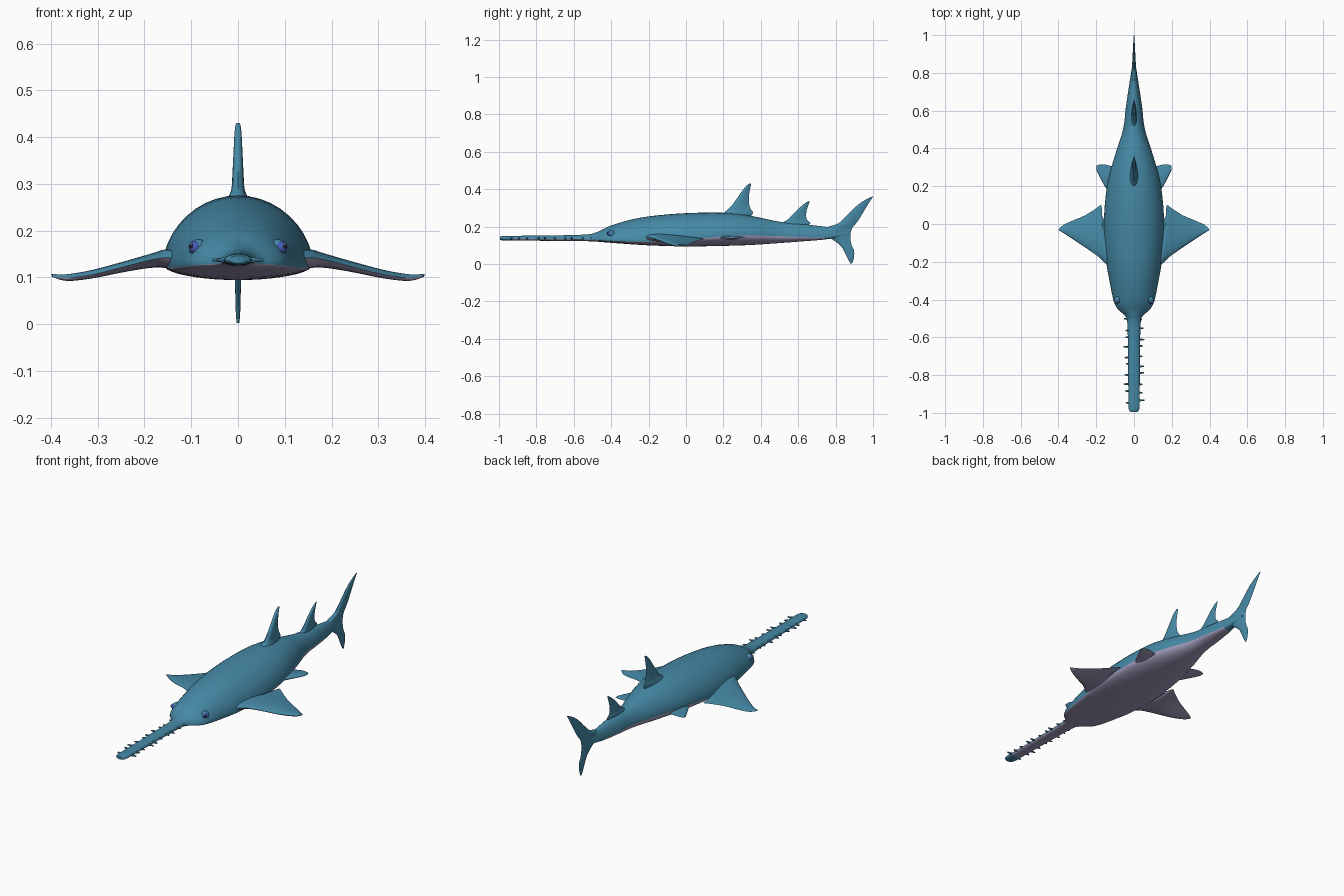
import bpy, bmesh, math
from mathutils import Vector, Matrix


def material(name, rgb):
    m = bpy.data.materials.new(name)
    m.diffuse_color = (*rgb, 1)
    return m


TEAL = material("teal skin", (0.06, 0.25, 0.38))
BELLY = material("mauve belly", (0.36, 0.33, 0.50))
BLUE = material("blue eye", (0.06, 0.11, 0.45))
BLACK = material("dark pupil", (0.01, 0.01, 0.02))
WHITE = material("white glint", (0.8, 0.8, 0.85))


def finish(name, bm, mats, rule=None, angle=50):
    bmesh.ops.recalc_face_normals(bm, faces=bm.faces)
    bm.normal_update()
    if rule:
        for f in bm.faces:
            f.material_index = rule(f)
    me = bpy.data.meshes.new(name)
    bm.to_mesh(me)
    bm.free()
    for m in mats:
        me.materials.append(m)
    ob = bpy.data.objects.new(name, me)
    bpy.context.collection.objects.link(ob)
    bpy.ops.object.select_all(action='DESELECT')
    ob.select_set(True)
    bpy.context.view_layer.objects.active = ob
    bpy.ops.object.shade_smooth_by_angle(angle=math.radians(angle))
    return ob


def loft(rings):
    bm = bmesh.new()
    vs = [[bm.verts.new(p) for p in r] for r in rings]
    n = len(rings[0])
    for a, b in zip(vs, vs[1:]):
        for i in range(n):
            j = (i + 1) % n
            bm.faces.new((a[i], a[j], b[j], b[i]))
    bm.faces.new(vs[0])
    bm.faces.new(vs[-1])
    bm.verts.index_update()
    return bm


def smooth(rows, steps):
    """Catmull-Rom through rows of numbers."""
    out = []
    for i in range(len(rows) - 1):
        p = [rows[max(0, min(len(rows) - 1, i + k))] for k in (-1, 0, 1, 2)]
        for s in range(steps):
            t = s / steps
            out.append([b + 0.5 * t * (c - a + t * (2*a - 5*b + 4*c - d + t * (3*(b - c) + d - a)))
                        for a, b, c, d in zip(*p)])
    return out + [list(rows[-1])]


# Body with long flat snout: y, half width, top z, widest z, bottom z
stations = [
    (-0.995, 0.018, 0.146, 0.138, 0.130), (-0.975, 0.029, 0.150, 0.138, 0.126),
    (-0.9, 0.030, 0.151, 0.136, 0.125), (-0.7, 0.032, 0.153, 0.134, 0.124),
    (-0.53, 0.035, 0.158, 0.132, 0.122), (-0.485, 0.048, 0.168, 0.129, 0.120),
    (-0.455, 0.082, 0.180, 0.127, 0.118), (-0.41, 0.107, 0.202, 0.124, 0.114),
    (-0.3, 0.130, 0.236, 0.121, 0.106), (-0.18, 0.150, 0.257, 0.122, 0.099),
    (0.0, 0.160, 0.272, 0.131, 0.094), (0.2, 0.143, 0.274, 0.148, 0.097),
    (0.35, 0.105, 0.257, 0.152, 0.102), (0.5, 0.058, 0.226, 0.149, 0.112),
    (0.62, 0.043, 0.214, 0.145, 0.121), (0.74, 0.025, 0.200, 0.142, 0.131),
    (0.86, 0.006, 0.185, 0.165, 0.150)]
N = 40


def ring(s):
    y, w, zt, zc, zb = s
    pts = []
    for i in range(N):
        a = 2 * math.pi * i / N
        c, sn = math.cos(a), math.sin(a)
        z = zc + (zt - zc) * sn ** 1.12 if sn >= 0 else zc - (zc - zb) * abs(sn) ** 0.95
        pts.append((w * c, y, z))
    return pts


body = loft([ring(s) for s in smooth(stations, 4)])
# Underside: faces on the lower half of each ring
bottom = {f for f in body.faces if len(f.verts) == 4
          and all(v.index % N == 0 or v.index % N >= N // 2 for v in f.verts)}
finish("body", body, [TEAL, BELLY],
       lambda f: int(f in bottom and -0.93 < f.calc_center_median().y < 0.74))


# Fins: sections of (leading point, trailing point, half thickness)
def fin_rings(sections, axis, chord=8):
    rows = smooth([(*a, *b, h) for a, b, h in sections], 3)
    rings = []
    for r in rows:
        le, te, h = Vector(r[:3]), Vector(r[3:6]), max(r[6], 0.001)
        ts = [(k / chord) ** 1.5 for k in range(chord + 1)]
        prof = [2.6 * h * math.sqrt(t) * (1 - t) for t in ts]
        up = [le.lerp(te, t) + axis * d for t, d in zip(ts, prof)]
        dn = [le.lerp(te, t) - axis * d for t, d in zip(ts, prof)]
        rings.append(up + dn[-2:0:-1])
    return rings


def upright_fin(name, rows):
    sec = [((0, a, z), (0, b, z), h) for z, a, b, h in rows]
    finish(name, loft(fin_rings(sec, Vector((1, 0, 0)))), [TEAL])


upright_fin("front_dorsal_fin", [
    (0.235, 0.16, 0.33, 0.030), (0.272, 0.20, 0.358, 0.020), (0.29, 0.222, 0.348, 0.014),
    (0.32, 0.25, 0.338, 0.012), (0.36, 0.279, 0.336, 0.010), (0.40, 0.307, 0.342, 0.008),
    (0.422, 0.327, 0.347, 0.006), (0.43, 0.340, 0.346, 0.003)])
upright_fin("rear_dorsal_fin", [
    (0.19, 0.48, 0.63, 0.020), (0.217, 0.51, 0.665, 0.014), (0.235, 0.54, 0.648, 0.010),
    (0.26, 0.567, 0.642, 0.009), (0.29, 0.595, 0.646, 0.007), (0.32, 0.63, 0.656, 0.005),
    (0.336, 0.655, 0.661, 0.002)])
upright_fin("tail_fin", [
    (0.002, 0.880, 0.888, 0.003), (0.03, 0.864, 0.897, 0.005), (0.07, 0.845, 0.899, 0.006),
    (0.10, 0.825, 0.886, 0.007), (0.13, 0.785, 0.880, 0.009), (0.165, 0.73, 0.880, 0.014),
    (0.195, 0.75, 0.890, 0.013), (0.215, 0.81, 0.908, 0.010), (0.25, 0.85, 0.932, 0.008),
    (0.30, 0.90, 0.962, 0.006), (0.335, 0.945, 0.983, 0.004), (0.36, 0.994, 1.0, 0.002)])

pectoral = [
    ((0.09, -0.26, 0.138), (0.09, 0.03, 0.130), 0.024),
    ((0.15, -0.21, 0.142), (0.163, 0.03, 0.135), 0.020),
    ((0.172, -0.188, 0.140), (0.172, 0.098, 0.134), 0.017),
    ((0.20, -0.165, 0.134), (0.20, 0.083, 0.130), 0.014),
    ((0.25, -0.13, 0.121), (0.26, 0.045, 0.119), 0.011),
    ((0.31, -0.09, 0.106), (0.325, 0.018, 0.106), 0.009),
    ((0.365, -0.053, 0.099), (0.372, -0.004, 0.100), 0.007),
    ((0.397, -0.034, 0.104), (0.399, -0.026, 0.105), 0.003)]
pelvic = [
    ((0.07, 0.14, 0.130), (0.07, 0.29, 0.133), 0.014),
    ((0.125, 0.165, 0.138), (0.115, 0.305, 0.141), 0.011),
    ((0.155, 0.20, 0.141), (0.155, 0.315, 0.144), 0.008),
    ((0.182, 0.25, 0.141), (0.185, 0.314, 0.144), 0.006),
    ((0.199, 0.284, 0.141), (0.199, 0.308, 0.143), 0.003)]


def mirrored(p, s):
    return Vector((p[0] * s, p[1], p[2]))


def ball(name, mat, centre, r):
    bm = bmesh.new()
    bmesh.ops.create_uvsphere(bm, u_segments=20, v_segments=12, radius=r,
                              matrix=Matrix.Translation(centre))
    finish(name, bm, [mat])


for side, s in (("right", 1), ("left", -1)):
    for name, sec in (("pectoral_fin", pectoral), ("pelvic_fin", pelvic)):
        rings = [[mirrored(p, s) for p in r] for r in fin_rings(sec, Vector((0, 0, 1)))]
        finish(f"{side}_{name}", loft(rings), [TEAL, BELLY], lambda f: int(f.normal.z < -0.05))

    # Saw teeth along the snout
    bm = bmesh.new()
    for i in range(10):
        y = -0.94 + i * 0.048 + 0.008 * math.sin(i * 2.3 + s)
        length = 0.025 + 0.006 * math.sin(i * 1.7 + s * 2)
        m = (Matrix.Translation((s * (0.024 + length / 2), y, 0.137))
             @ Matrix.Rotation(s * math.pi / 2, 4, 'Y'))
        bmesh.ops.create_cone(bm, cap_ends=True, segments=6, radius1=0.007,
                              radius2=0.003, depth=length, matrix=m)
    finish(f"{side}_saw_teeth", bm, [TEAL])

    # Eye: skin bulge, blue ball, dark pupil and glint, looking forward and outward
    look = Vector((s * 0.62, -0.75, 0.2)).normalized()
    centre = Vector((s * 0.089, -0.405, 0.163))
    ball(f"{side}_eyelid", TEAL, centre - look * 0.007, 0.020)
    ball(f"{side}_eye", BLUE, centre + look * 0.005, 0.0135)
    ball(f"{side}_pupil", BLACK, centre + look * 0.0135, 0.0065)
    ball(f"{side}_glint", WHITE, centre + look * 0.0175 + Vector((0, 0, 0.004)), 0.0025)
